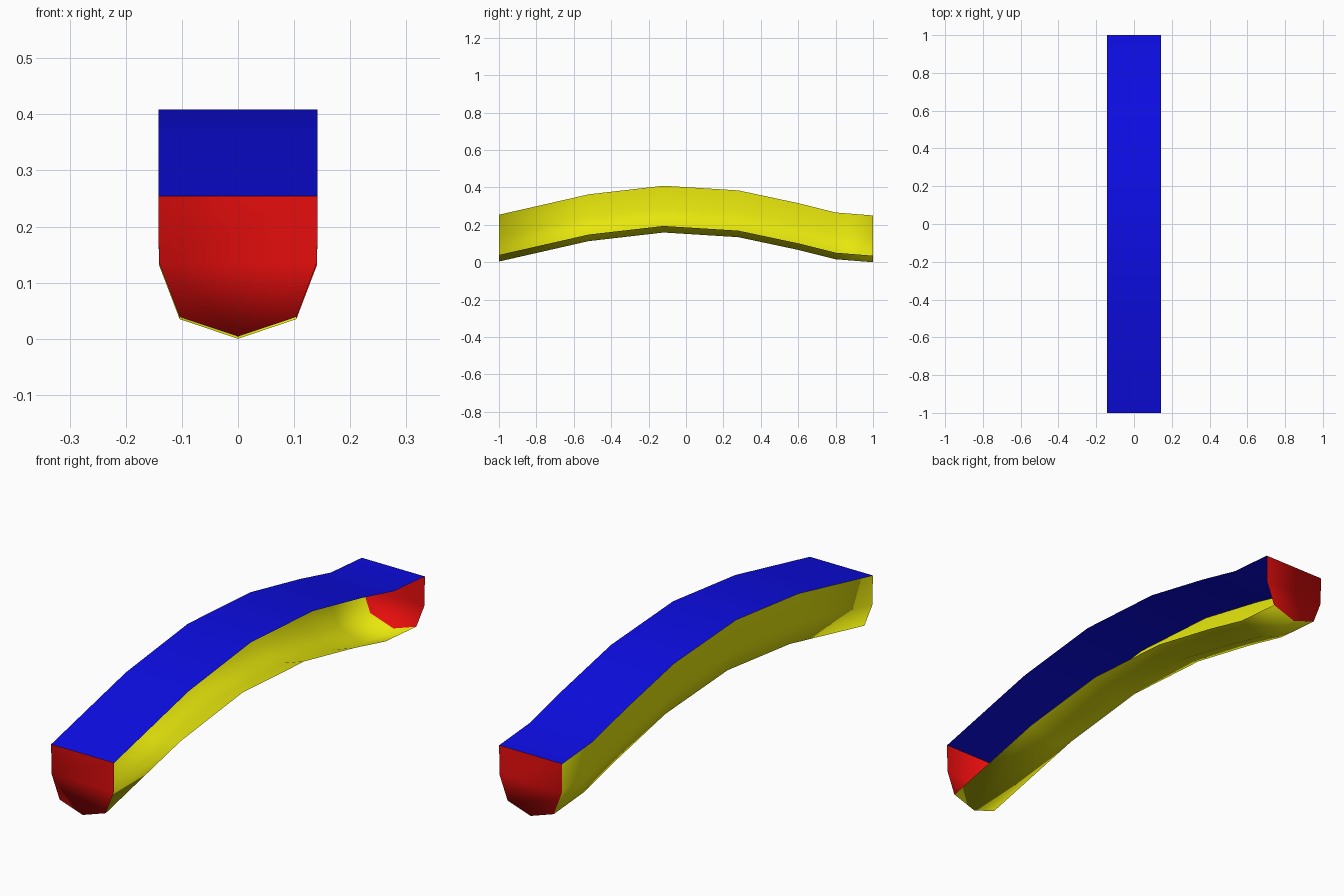
import bpy
import bmesh

cube = bpy.data.objects.get("Cube")
if cube:
    bpy.data.objects.remove(cube, do_unlink=True)


def make_material(name, color):
    mat = bpy.data.materials.new(name)
    mat.use_nodes = True
    mat.diffuse_color = (*color, 1)
    mat.node_tree.nodes["Principled BSDF"].inputs["Base Color"].default_value = (*color, 1)
    return mat


blue = make_material("blue", (0.004, 0.004, 0.8))
red = make_material("red", (0.8, 0.004, 0.004))
yellow = make_material("yellow", (0.8, 0.8, 0.004))

# Arched spine as (y, keel height), and the section as (x, height above keel)
spine = [(-1, 0.004), (-0.52, 0.113), (-0.12, 0.159), (0.28, 0.134),
         (0.6, 0.066), (0.8, 0.016), (1, 0)]
half = [(0.142, 0.25), (0.141, 0.132), (0.104, 0.035)]
section = [(-x, h) for x, h in half] + [(0, 0)] + half[::-1]


def sweep(name, profile, strips, materials, capped=False):
    """Sweep the chosen strips of a profile along the spine."""
    bm = bmesh.new()
    rings = [[bm.verts.new((x, y, z + h)) for x, h in profile] for y, z in spine]
    for a, b in zip(rings, rings[1:]):
        for i in strips:
            bm.faces.new((a[i], b[i], b[i + 1], a[i + 1]))
    if capped:
        for ring in (rings[0], rings[-1][::-1]):
            bm.faces.new(ring).material_index = 1
    for face in bm.faces:
        face.smooth = True
    mesh = bpy.data.meshes.new(name)
    bm.to_mesh(mesh)
    bm.free()
    for mat in materials:
        mesh.materials.append(mat)
    obj = bpy.data.objects.new(name, mesh)
    bpy.context.collection.objects.link(obj)
    return obj


# Hull: left wall is open, the right wall, keel and both end caps are closed
sweep("hull", section, range(4), [yellow, red], capped=True)

# Flat deck over the top edges
sweep("deck", [half[0], (-half[0][0], half[0][1])], [0], [blue])
